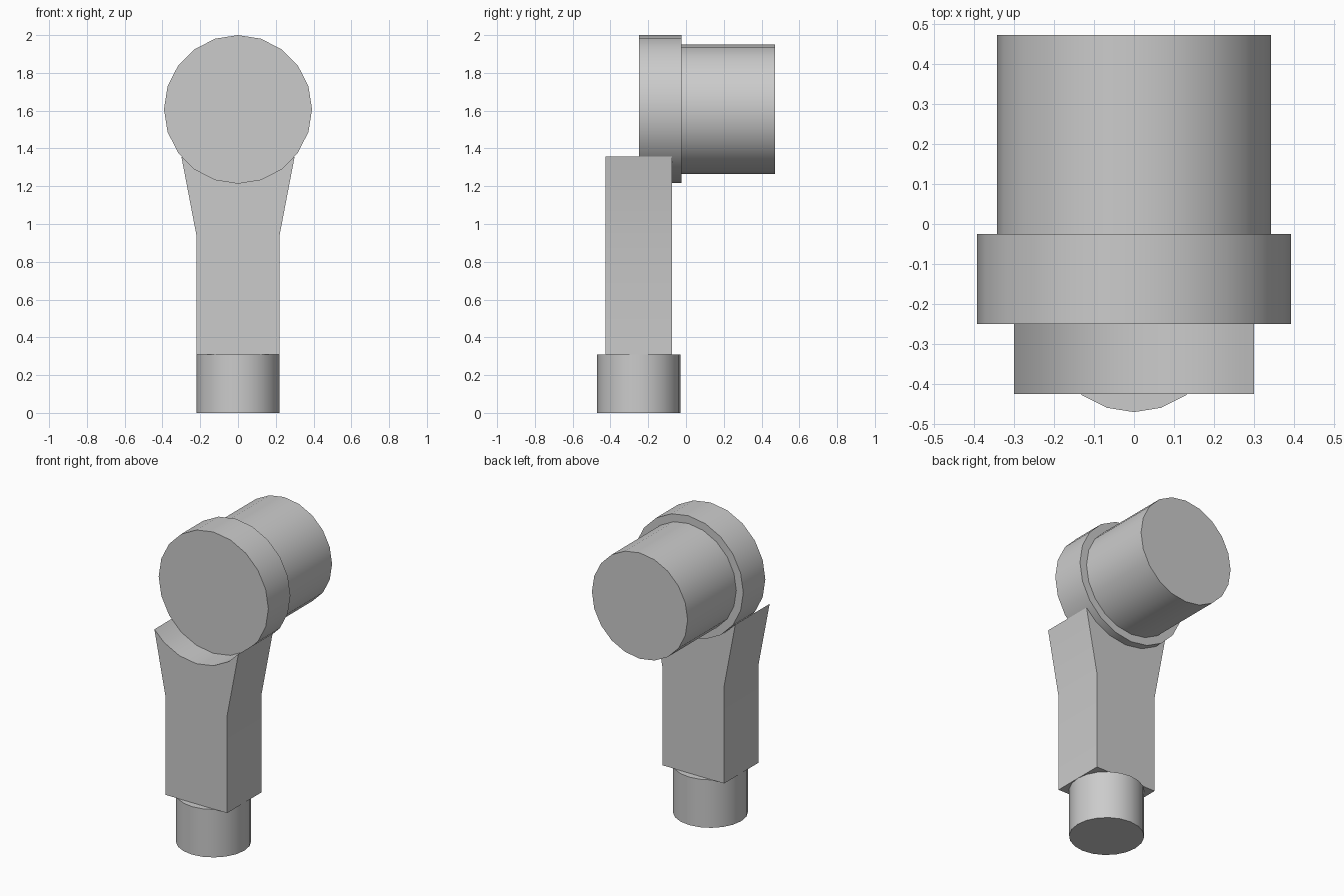
import bpy, bmesh
from math import sin, cos, pi, radians, sqrt

cube = bpy.data.objects.get("Cube")
if cube:
    bpy.data.objects.remove(cube, do_unlink=True)

SIDES = 20
AXIS_Z = 1.608
FLANGE_R = 0.392

grey = bpy.data.materials.new("light_grey")
grey.use_nodes = True
color = (0.6, 0.6, 0.6, 1)
grey.diffuse_color = color
grey.node_tree.nodes["Principled BSDF"].inputs["Base Color"].default_value = color


def prism(name, outline, start, end, place):
    """Extrude a 2D outline from start to end; place maps (u, v, depth) to 3D."""
    bm = bmesh.new()
    rings = [[bm.verts.new(place(u, v, d)) for u, v in outline] for d in (start, end)]
    n = len(outline)
    for ring in rings:
        bm.faces.new(ring)
    for i in range(n):
        j = (i + 1) % n
        bm.faces.new((rings[0][i], rings[0][j], rings[1][j], rings[1][i]))
    bmesh.ops.recalc_face_normals(bm, faces=bm.faces)
    mesh = bpy.data.meshes.new(name)
    bm.to_mesh(mesh)
    bm.free()
    mesh.materials.append(grey)
    obj = bpy.data.objects.new(name, mesh)
    bpy.context.collection.objects.link(obj)
    bpy.ops.object.select_all(action='DESELECT')
    obj.select_set(True)
    bpy.context.view_layer.objects.active = obj
    bpy.ops.object.shade_smooth_by_angle(angle=radians(30))
    return obj


def circle(radius, cu, cv):
    return [(cu + radius * cos(2 * pi * i / SIDES), cv + radius * sin(2 * pi * i / SIDES))
            for i in range(SIDES)]


def upright(u, v, d):
    return (u, v, d)


def along_y(u, v, d):
    return (u, d, v)


# Round foot
prism("base_post", circle(0.22, 0, -0.25), 0, 0.31, upright)

# Flared arm with a cradle cut to the flange
saddle = [(FLANGE_R * cos(radians(a)), AXIS_Z + FLANGE_R * sin(radians(a)))
          for a in range(-54, -127, -18)]
arm = ([(-0.22, 0.31), (0.22, 0.31), (0.22, 0.94), (0.30, 1.358)]
       + saddle + [(-0.30, 1.358), (-0.22, 0.94)])
prism("arm", arm, -0.425, -0.075, along_y)

# Wide flange and the barrel behind it
prism("flange", circle(FLANGE_R, 0, AXIS_Z), -0.25, -0.025, along_y)
prism("barrel", circle(0.342, 0, AXIS_Z), -0.025, 0.472, along_y)
